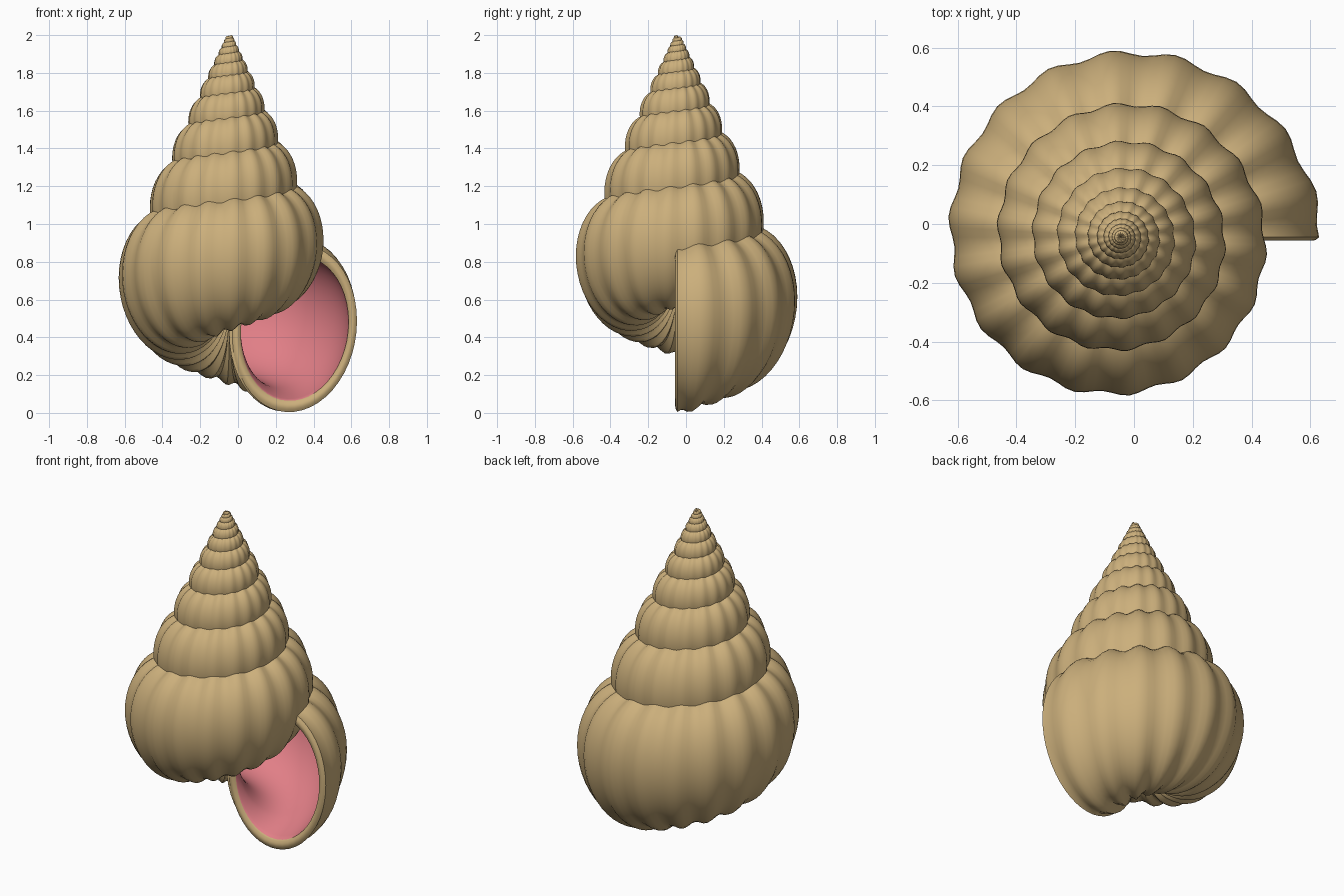
import bpy, bmesh, math
from mathutils import Vector

if "Cube" in bpy.data.objects:
    bpy.data.objects.remove(bpy.data.objects["Cube"])

GROWTH = 1.39          # size ratio between neighbouring whorls
TURNS = 11
STEPS = 108            # rings per turn
SIDES = 48             # points around the tube
RIBS = 18
AXIS = Vector((-0.045, -0.045, 0))
APEX_Z = 2.03
CR, CZ = 0.345, 0.447  # tube centre at the lip: distance from axis, height
HALF_W, HALF_H, SHEAR = 0.33, 0.441, 0.04


def material(name, rgb):
    m = bpy.data.materials.new(name)
    m.diffuse_color = (*rgb, 1)
    m.use_nodes = True
    m.node_tree.nodes["Principled BSDF"].inputs["Base Color"].default_value = m.diffuse_color
    return m


def rib(t):
    peak = math.radians(13)
    return 0.033 * (math.cos(RIBS * (t * math.tau - peak)) - math.cos(RIBS * peak))


def ring(t, f=1.0, ribbed=True, push=0.0):
    """Leaning elliptical section, t turns back from the lip, at fraction f of full size."""
    s = GROWTH ** -t
    a = t * math.tau
    g = f * (1 + (rib(t) if ribbed else 0))
    pts = []
    for i in range(SIDES):
        p = math.tau * i / SIDES
        r = s * (CR + g * HALF_W * math.cos(p))
        z = APEX_Z - s * (APEX_Z - CZ) + s * g * (HALF_H * math.sin(p) + SHEAR * math.cos(p))
        pts.append(AXIS + Vector((r * math.cos(a), r * math.sin(a) - push, z)))
    return pts


# outer whorls from apex to lip, rounded lip, then the inner lining going back in
outer = [(ring(TURNS - i / STEPS), 0) for i in range(TURNS * STEPS + 1)]
lip = []
for k in range(1, 9):
    u = k / 8
    lip.append((ring(0, 1 - 0.135 * u, push=0.012 * math.sin(math.pi * u)), 0))
lining = [(ring(i / 72, 0.865 - 0.02 * min(1, i / 6), False), 1) for i in range(1, 55)]

bm = bmesh.new()
rows = [([bm.verts.new(p) for p in pts], m) for pts, m in outer + lip + lining]
for (va, _), (vb, m) in zip(rows, rows[1:]):
    for i in range(SIDES):
        j = (i + 1) % SIDES
        face = bm.faces.new((va[i], va[j], vb[j], vb[i]))
        face.material_index = m
bm.faces.new(rows[0][0])
bm.faces.new(rows[-1][0]).material_index = 1

# make the outer wall face outwards, checked on one face of the last whorl
bm.normal_update()
bm.faces.ensure_lookup_table()
test = bm.faces[(TURNS * STEPS - 2) * SIDES]
if test.normal.dot(Vector((1, 0, 0))) < 0:
    bmesh.ops.reverse_faces(bm, faces=bm.faces[:])

mesh = bpy.data.meshes.new("spiral_shell")
bm.to_mesh(mesh)
bm.free()
mesh.materials.append(material("shell tan", (0.60, 0.43, 0.20)))
mesh.materials.append(material("inner pink", (0.75, 0.21, 0.24)))
shell = bpy.data.objects.new("spiral_shell", mesh)
bpy.context.collection.objects.link(shell)
bpy.context.view_layer.objects.active = shell
shell.select_set(True)
bpy.ops.object.shade_smooth_by_angle(angle=math.radians(40))
